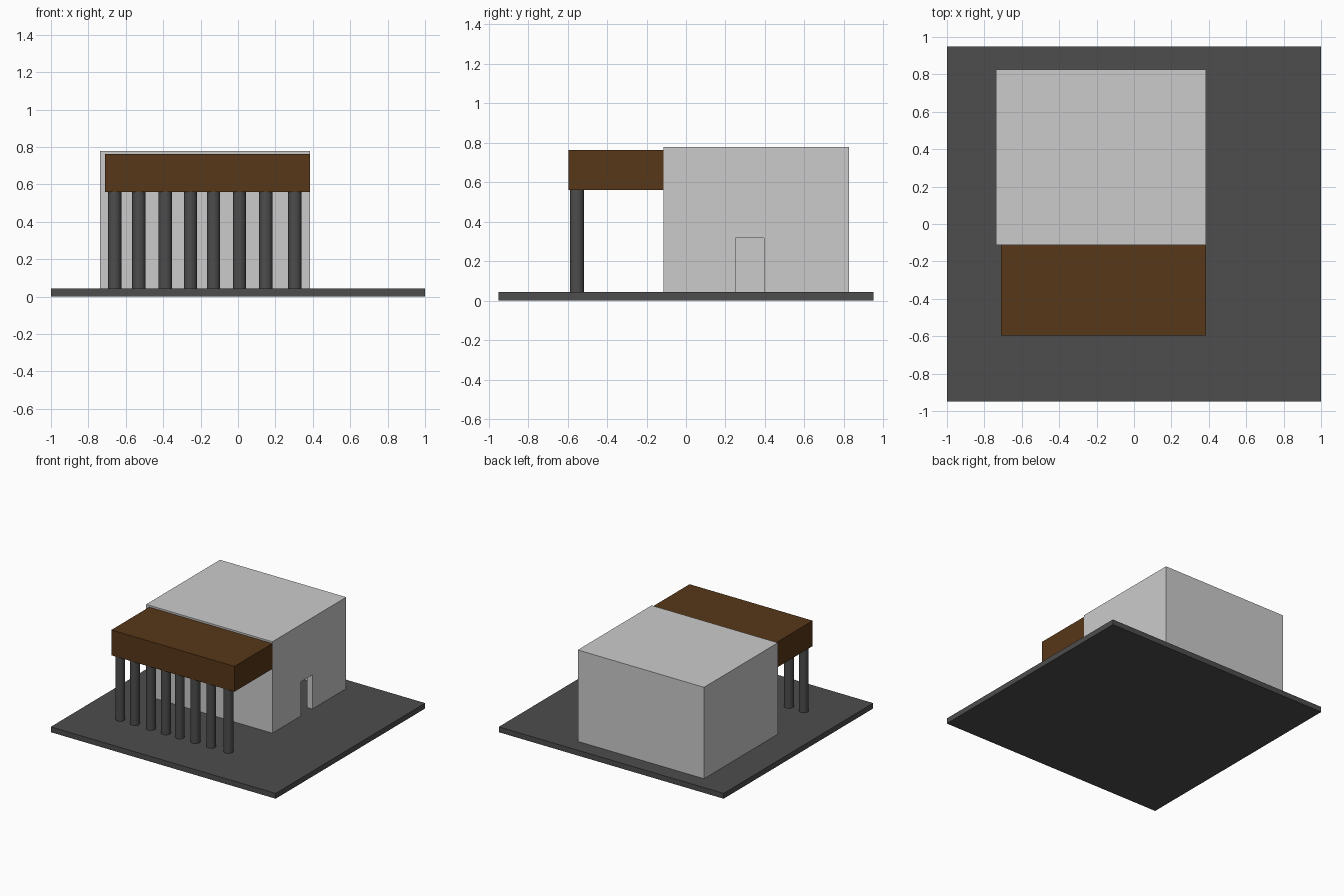
import bpy
from mathutils import Vector

if "Cube" in bpy.data.objects:
    bpy.data.objects.remove(bpy.data.objects["Cube"])


def material(name, rgb):
    m = bpy.data.materials.new(name)
    m.diffuse_color = (*rgb, 1)
    m.use_nodes = True
    m.node_tree.nodes["Principled BSDF"].inputs["Base Color"].default_value = m.diffuse_color
    return m


def box(name, lo, hi, mat=None):
    lo, hi = Vector(lo), Vector(hi)
    bpy.ops.mesh.primitive_cube_add(size=1, location=(lo + hi) / 2)
    ob = bpy.context.object
    ob.name = name
    ob.scale = hi - lo
    bpy.ops.object.transform_apply(location=False, rotation=False, scale=True)
    if mat:
        ob.data.materials.append(mat)
    return ob


def cut(target, cutter):
    mod = target.modifiers.new(cutter.name, 'BOOLEAN')
    mod.operation = 'DIFFERENCE'
    mod.solver = 'EXACT'
    mod.object = cutter
    cutter.hide_render = True
    cutter.display_type = 'WIRE'
    cutter.hide_set(True)


dark = material("dark_stone", (0.074, 0.074, 0.074))
pale = material("pale_plaster", (0.71, 0.68, 0.69))
brown = material("brown_wood", (0.095, 0.038, 0.009))

FLOOR = 0.043
WALL = 0.05
EAVES = 0.56

# Ground slab
box("base_slab", (-1, -0.95, 0), (1, 0.95, FLOOR), dark)

# Hollow hall with a doorway in the right wall
lo, hi = (-0.738, -0.113, FLOOR), (0.385, 0.825, 0.778)
hall = box("hall", lo, hi, pale)
cut(hall, box("room_cutter", (lo[0] + WALL, lo[1] + WALL, FLOOR - 0.1),
              (hi[0] - WALL, hi[1] - WALL, hi[2] - WALL)))
cut(hall, box("door_cutter", (hi[0] - WALL * 2, 0.25, FLOOR - 0.05),
              (hi[0] + 0.1, 0.395, 0.318)))

# Porch roof
box("porch_roof", (-0.71, -0.595, EAVES), (0.385, -0.113, 0.764), brown)

# Row of porch columns
for i, x in enumerate((-0.66, -0.53, -0.388, -0.254, -0.131, 0.008, 0.149, 0.304)):
    bpy.ops.mesh.primitive_cylinder_add(vertices=32, radius=0.036, depth=EAVES - FLOOR,
                                        location=(x, -0.553, (EAVES + FLOOR) / 2))
    col = bpy.context.object
    col.name = f"column_{i + 1}"
    col.data.materials.append(dark)
    bpy.ops.object.shade_smooth_by_angle()
